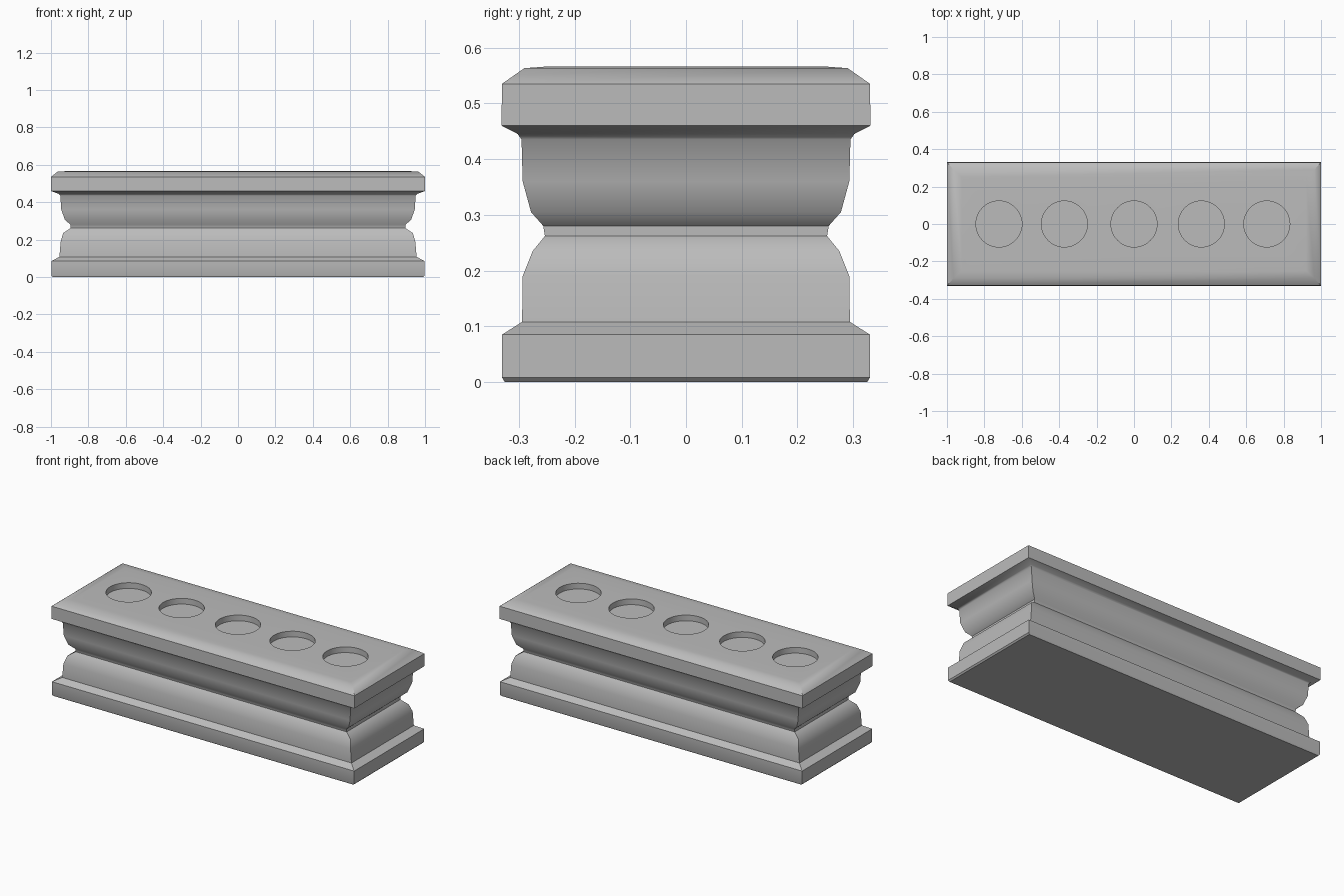
import bpy
import bmesh
from math import radians

cube = bpy.data.objects.get("Cube")
if cube:
    bpy.data.objects.remove(cube, do_unlink=True)

stone = bpy.data.materials.new("plain_grey")
stone.use_nodes = True
GREY = (0.5, 0.5, 0.5, 1)
stone.diffuse_color = GREY
stone.node_tree.nodes["Principled BSDF"].inputs["Base Color"].default_value = GREY


def make_object(name, bm):
    mesh = bpy.data.meshes.new(name)
    bmesh.ops.recalc_face_normals(bm, faces=bm.faces)
    bm.to_mesh(mesh)
    bm.free()
    mesh.materials.append(stone)
    obj = bpy.data.objects.new(name, mesh)
    bpy.context.collection.objects.link(obj)
    return obj


# Moulding profile: half length, half depth, height
profile = [
    (0.99, 0.325, 0.0), (0.998, 0.33, 0.008), (0.998, 0.33, 0.085),
    (0.955, 0.294, 0.108), (0.948, 0.293, 0.19), (0.935, 0.275, 0.235),
    (0.895, 0.253, 0.262), (0.895, 0.256, 0.28), (0.925, 0.278, 0.305),
    (0.945, 0.293, 0.36), (0.95, 0.295, 0.435), (0.96, 0.302, 0.445),
    (1.0, 0.331, 0.46), (1.0, 0.33, 0.535), (0.965, 0.29, 0.563),
    (0.92, 0.25, 0.566),
]

# Pedestal body: rectangular rings bridged upwards
bm = bmesh.new()
rings = []
for hx, hy, z in profile:
    corners = ((-hx, -hy), (hx, -hy), (hx, hy), (-hx, hy))
    rings.append([bm.verts.new((x, y, z)) for x, y in corners])
for low, high in zip(rings, rings[1:]):
    for i in range(4):
        j = (i + 1) % 4
        bm.faces.new((low[i], low[j], high[j], high[i]))
bm.faces.new(rings[0][::-1])
bm.faces.new(rings[-1])
body = make_object("pedestal_body", bm)

# Round pockets sunk in the top
bm = bmesh.new()
for x in (-0.722, -0.372, 0, 0.36, 0.71):
    new = bmesh.ops.create_cone(bm, cap_ends=True, segments=48, radius1=0.123,
                                radius2=0.123, depth=0.1)
    bmesh.ops.translate(bm, verts=new["verts"], vec=(x, 0, 0.582))
cutter = make_object("pocket_cutter", bm)
cutter.hide_render = True

cut = body.modifiers.new("pockets", "BOOLEAN")
cut.operation = "DIFFERENCE"
cut.solver = "EXACT"
cut.object = cutter
bpy.ops.object.select_all(action="DESELECT")
bpy.context.view_layer.objects.active = body
body.select_set(True)
bpy.ops.object.modifier_apply(modifier=cut.name)
bpy.data.objects.remove(cutter, do_unlink=True)

# Soft mouldings with crisp corners
bpy.ops.object.shade_smooth_by_angle(angle=radians(42))
